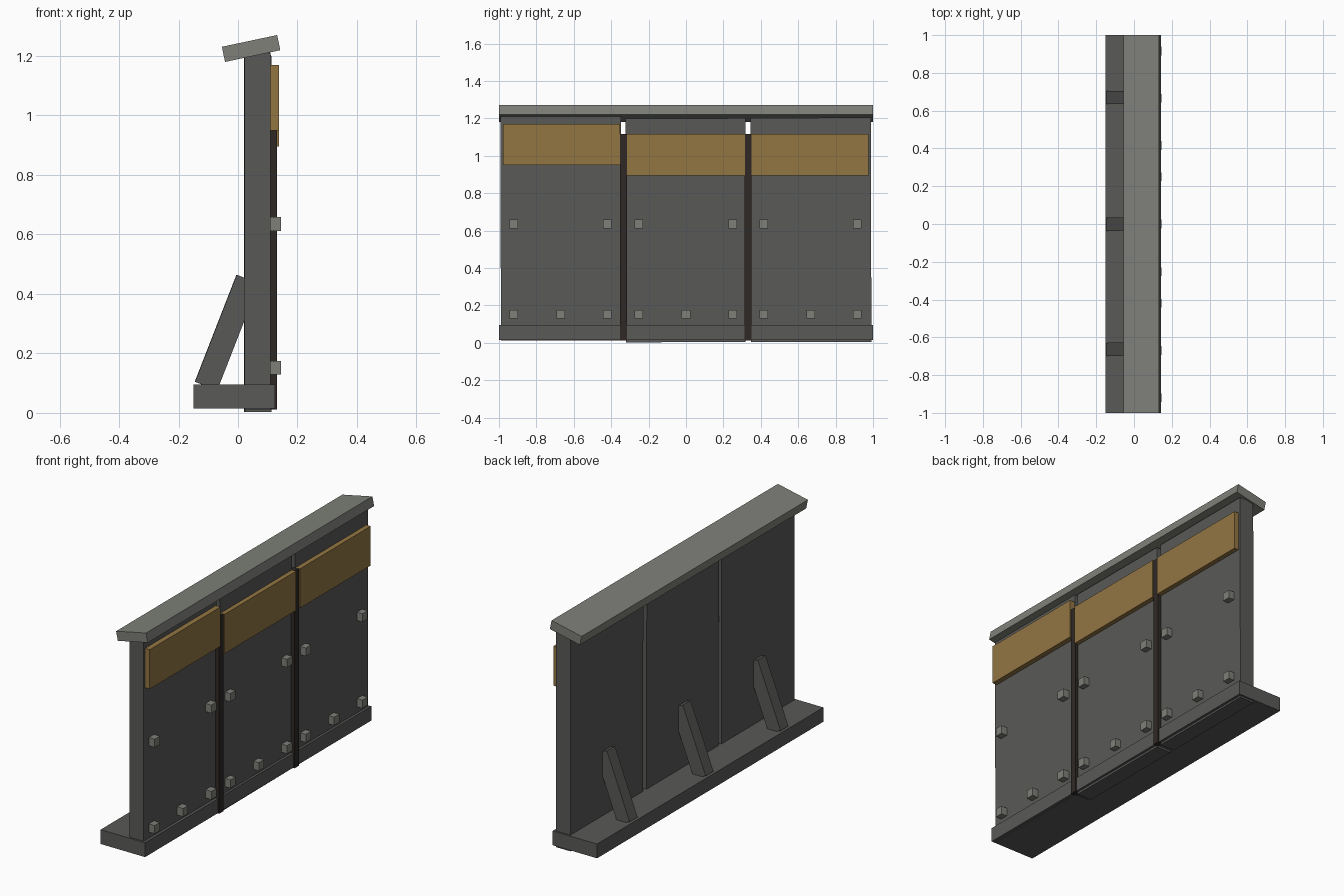
import bpy, bmesh
from math import radians
from mathutils import Matrix, Vector

if "Cube" in bpy.data.objects:
    bpy.data.objects.remove(bpy.data.objects["Cube"])


def material(name, rgb):
    m = bpy.data.materials.new(name)
    m.diffuse_color = (*rgb, 1)
    m.use_nodes = True
    m.node_tree.nodes["Principled BSDF"].inputs["Base Color"].default_value = m.diffuse_color
    return m


DARK = material("dark_grey", (0.1, 0.1, 0.097))
LIGHT = material("light_grey", (0.21, 0.215, 0.19))
BLACK = material("dark_seam", (0.028, 0.022, 0.019))
OCHRE = material("ochre", (0.29, 0.18, 0.055))


def box(name, x, y, z, mat, rot=(0, 0, 0)):
    """Box from (min, max) ranges, rotated in degrees about its own centre."""
    bm = bmesh.new()
    bmesh.ops.create_cube(bm, size=1)
    bmesh.ops.scale(bm, vec=Vector((x[1] - x[0], y[1] - y[0], z[1] - z[0])), verts=bm.verts)
    mesh = bpy.data.meshes.new(name)
    bm.to_mesh(mesh)
    bm.free()
    mesh.materials.append(mat)
    ob = bpy.data.objects.new(name, mesh)
    ob.location = [(r[0] + r[1]) / 2 for r in (x, y, z)]
    ob.rotation_euler = [radians(a) for a in rot]
    bpy.context.collection.objects.link(ob)
    return ob


# Foot and tilted top rail
box("base", (-0.15, 0.125), (-1, 1), (0.015, 0.095), DARK)
box("top_cap", (-0.051, 0.139), (-1, 1), (1.199, 1.251), LIGHT, (0, -12, 0))

# Three wall slabs, each set very slightly askew
box("wall_panel_left", (0.022, 0.109), (-0.991, -0.346), (0.012, 1.21), DARK, (0.15, 0, 0))
box("wall_panel_middle", (0.022, 0.112), (-0.322, 0.318), (0.003, 1.2), DARK, (0.1, 0, 0.2))
box("wall_panel_right", (0.022, 0.111), (0.347, 0.99), (0.004, 1.203), DARK, (0.1, 0, 0))

# Ochre boards near the top of each slab
for i, (y0, y1, z0) in enumerate([(-0.978, -0.352, 0.95), (-0.315, 0.315, 0.895), (0.35, 0.976, 0.895)]):
    box(f"colour_board_{i}", (0.108, 0.138), (y0, y1), (z0, z0 + 0.22), OCHRE)

# Dark strips covering the seams
for i, y in enumerate((-0.335, 0.331)):
    box(f"seam_strip_{i}", (0.1, 0.131), (y - 0.019, y + 0.019), (0.012, 1.115), BLACK)

# Square bolts
low = (-0.92, -0.67, -0.42, -0.252, 0, 0.25, 0.416, 0.666, 0.916)
high = (-0.92, -0.42, -0.252, 0.25, 0.416, 0.916)
for row, z, ys in (("lower", 0.152, low), ("upper", 0.635, high)):
    for i, y in enumerate(ys):
        box(f"{row}_bolt_{i}", (0.105, 0.145), (y - 0.023, y + 0.023), (z - 0.023, z + 0.023), LIGHT)

# Slanted braces behind the wall
for i, (y, yaw) in enumerate([(-0.662, 1), (0, 1), (0.67, 0)]):
    box(f"brace_{i}", (-0.0775, 0.0025), (y - 0.035, y + 0.035), (0.077, 0.463), DARK, (0, 21.3, yaw))
